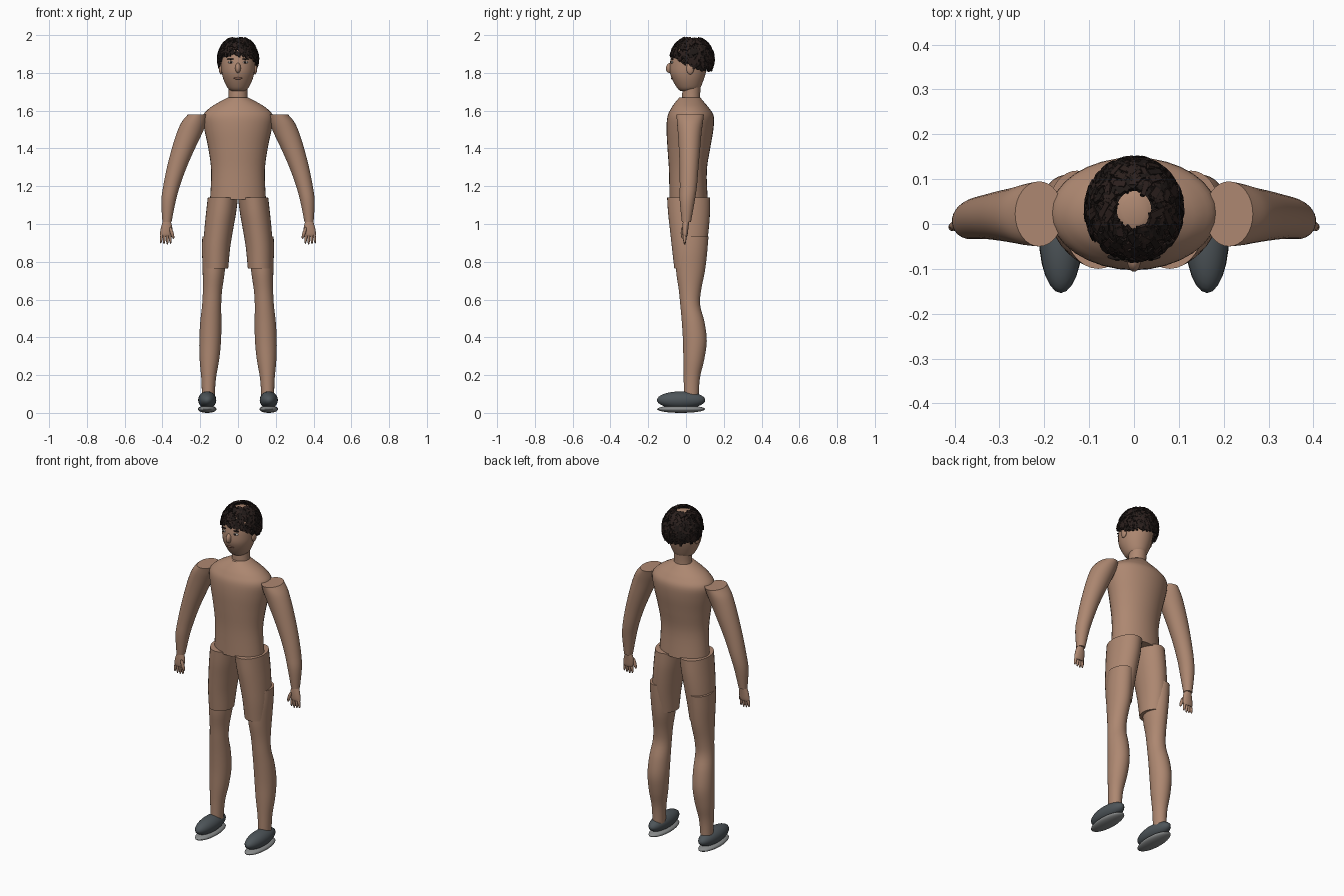
import bpy, bmesh, math, random
from mathutils import Matrix, Vector

cube = bpy.data.objects.get("Cube")
if cube:
    bpy.data.objects.remove(cube, do_unlink=True)
random.seed(4)


def material(name, r, g, b):
    m = bpy.data.materials.new(name)
    m.use_nodes = True
    m.diffuse_color = (r, g, b, 1)
    bsdf = next(n for n in m.node_tree.nodes if n.type == 'BSDF_PRINCIPLED')
    bsdf.inputs["Base Color"].default_value = (r, g, b, 1)
    bsdf.inputs["Roughness"].default_value = 0.7
    return m


SKIN = material("skin", 0.42, 0.245, 0.165)
HAIR = material("dark hair", 0.013, 0.009, 0.008)
LOCK = material("brown hair", 0.024, 0.014, 0.012)
SHOE = material("shoe grey", 0.075, 0.09, 0.10)
SOLE = material("sole grey", 0.25, 0.26, 0.26)
WHITE = material("eye white", 0.65, 0.62, 0.58)
IRIS = material("iris brown", 0.02, 0.012, 0.01)
LIPS = material("lips", 0.27, 0.13, 0.09)


def finish(bm, name, mats, mirror=False, smooth=True):
    bmesh.ops.recalc_face_normals(bm, faces=bm.faces)
    me = bpy.data.meshes.new(name)
    for f in bm.faces:
        f.smooth = smooth
    bm.to_mesh(me)
    bm.free()
    if smooth:
        me.set_sharp_from_angle(angle=math.radians(45))
    for m in mats:
        me.materials.append(m)
    ob = bpy.data.objects.new(name, me)
    bpy.context.collection.objects.link(ob)
    if mirror:
        ob.modifiers.new("Mirror", 'MIRROR').use_mirror_merge = False
    return ob


def spline(keys, steps=4):
    """Smooth rows of numbers with a Catmull-Rom curve."""
    pts = [keys[0]] + list(keys) + [keys[-1]]
    out = []
    for i in range(1, len(pts) - 2):
        for s in range(steps):
            t = s / steps
            out.append([0.5 * (2 * b + (c - a) * t + (2*a - 5*b + 4*c - d) * t*t
                               + (3*b - a - 3*c + d) * t**3)
                        for a, b, c, d in zip(*pts[i - 1:i + 3])])
    return out + [list(keys[-1])]


def loft(bm, keys, sides=32):
    """Capped tube through level ovals: z, x min, x max, y min, y max."""
    rings = []
    for z, x0, x1, y0, y1 in spline(keys):
        ring = []
        for i in range(sides):
            a = math.tau * i / sides
            ring.append(bm.verts.new(((x0 + x1) / 2 + (x1 - x0) / 2 * math.cos(a),
                                      (y0 + y1) / 2 + (y1 - y0) / 2 * math.sin(a), z)))
        rings.append(ring)
    for a, b in zip(rings, rings[1:]):
        for i in range(sides):
            j = (i + 1) % sides
            bm.faces.new((a[i], a[j], b[j], b[i]))
    bm.faces.new(rings[0])
    bm.faces.new(rings[-1])


def ball(bm, centre, radii, rot=None, u=24, v=16):
    m = Matrix.Translation(centre) @ (rot or Matrix()) @ Matrix.Diagonal((*radii, 1))
    bmesh.ops.create_uvsphere(bm, u_segments=u, v_segments=v, radius=1, matrix=m)


def lofted(name, keys, mirror=False):
    bm = bmesh.new()
    loft(bm, keys)
    return finish(bm, name, [SKIN], mirror)


def balled(name, mat, centre, radii, mirror=False, rot=None):
    bm = bmesh.new()
    ball(bm, centre, radii, rot)
    return finish(bm, name, [mat], mirror)


# Torso and neck
lofted("torso", [(1.13, -.148, .148, -.088, .115), (1.28, -.142, .142, -.09, .11),
                 (1.4, -.157, .157, -.098, .128), (1.5, -.178, .178, -.103, .145),
                 (1.57, -.186, .186, -.098, .147), (1.61, -.155, .155, -.08, .125),
                 (1.64, -.11, .11, -.06, .1), (1.67, -.053, .053, -.035, .075)])
lofted("neck", [(1.64, -.052, .052, -.02, .075), (1.69, -.049, .049, -.02, .075),
                (1.75, -.05, .05, -.015, .08)])

# Head and face
lofted("head", [(1.705, -.036, .036, -.03, .05), (1.72, -.055, .055, -.047, .075),
                (1.76, -.075, .075, -.07, .092), (1.8, -.086, .086, -.085, .105),
                (1.84, -.09, .09, -.086, .115), (1.88, -.092, .092, -.08, .125),
                (1.92, -.088, .088, -.07, .12), (1.95, -.068, .068, -.045, .1),
                (1.972, -.025, .025, 0, .06)])
balled("nose", SKIN, (0, -.082, 1.826), (.015, .024, .028),
       rot=Matrix.Rotation(-0.3, 4, 'X'))
balled("lips", LIPS, (0, -.071, 1.772), (.024, .009, .007))
balled("ear", SKIN, (.09, .022, 1.822), (.011, .02, .03), True)
balled("eye", WHITE, (.037, -.074, 1.856), (.016, .007, .006), True)
balled("iris", IRIS, (.037, -.079, 1.856), (.006, .004, .0055), True)
balled("eyebrow", HAIR, (.038, -.073, 1.873), (.021, .007, .0035), True)

# Hair: a scalp cap, open at the crown, covered in short flat locks
CROWN = Vector((0, .032, 1.87))
RADII = Vector((.106, .115, .122))


def hairline(y):
    t = min(1, max(0, (y + .06) / .11))
    return 1.888 - .07 * t


bm = bmesh.new()
ball(bm, CROWN, RADII * .95, u=48, v=32)
bare = [v for v in bm.verts if v.co.z < hairline(v.co.y) or
        (v.co.z > CROWN.z and (v.co - CROWN).xy.length < .036)]
bmesh.ops.delete(bm, geom=bare, context='VERTS')
finish(bm, "hair_cap", [HAIR])

bm = bmesh.new()
count = 0
while count < 620:
    d = Vector((random.gauss(0, 1), random.gauss(0, 1), random.gauss(0, 1))).normalized()
    p = CROWN + d * RADII * random.uniform(.95, 1.01)
    if p.z < hairline(p.y) + .006 or (d.z > 0 and (p - CROWN).xy.length < .05):
        continue
    n = Vector([a / b for a, b in zip(d, RADII)]).normalized()
    side = n.cross(Vector((0, 0, 1))).normalized()
    along = Matrix.Rotation(random.uniform(-1.2, 1.2), 3, n) @ n.cross(side)
    frame = Matrix((along, n.cross(along), n)).transposed().to_4x4()
    size = Matrix.Diagonal((random.uniform(.025, .04), random.uniform(.01, .016), .01, 1))
    new = bmesh.ops.create_cube(bm, size=1, matrix=Matrix.Translation(p) @ frame @ size)
    for f in {f for v in new["verts"] for f in v.link_faces}:
        f.material_index = count % 2
    count += 1
finish(bm, "hair_locks", [HAIR, LOCK], smooth=False)

# Arms, with a flat cut at the shoulder
lofted("arm", [(1.58, .158, .265, -.05, .095), (1.54, .165, .298, -.048, .09),
               (1.48, .19, .325, -.043, .082), (1.4, .228, .35, -.038, .075),
               (1.3, .272, .376, -.034, .066), (1.2, .308, .396, -.033, .058),
               (1.12, .33, .406, -.033, .046), (1.01, .352, .4, -.022, .026)], True)

# Hands: palm, four fingers and a thumb
bm = bmesh.new()
loft(bm, [(1.02, .357, .396, -.016, .018), (.98, .348, .408, -.019, .013),
          (.945, .35, .413, -.018, .009), (.932, .356, .408, -.012, .004)], 20)
for i, length in enumerate((.021, .026, .024, .019)):
    ball(bm, (.36 + .015 * i, -.007, .93), (.0075, .009, length + .014),
         Matrix.Rotation(.12 - .09 * i, 4, 'Y'), 12, 8)
ball(bm, (.35, -.018, .953), (.009, .01, .033), Matrix.Rotation(.3, 4, 'Y'), 12, 8)
finish(bm, "hand", [SKIN], True)

# Legs: the thigh and lower leg overlap
lofted("thigh", [(1.14, 0, .16, -.1, .128), (1.06, .01, .169, -.095, .127),
                 (.97, .026, .178, -.085, .12), (.87, .042, .184, -.074, .108),
                 (.765, .052, .182, -.062, .09)], True)
lofted("lower_leg", [(.935, .065, .189, -.04, .119), (.85, .066, .19, -.052, .112),
                     (.75, .07, .187, -.052, .1), (.65, .084, .186, -.038, .08),
                     (.57, .089, .19, -.03, .075), (.48, .088, .2, -.022, .098),
                     (.38, .09, .205, -.016, .11), (.28, .1, .203, -.014, .096),
                     (.18, .117, .194, -.012, .073), (.06, .125, .19, -.012, .066)], True)

# Shoes
balled("shoe", SHOE, (.163, -.026, .068), (.048, .128, .046), True)
balled("shoe_sole", SOLE, (.163, -.026, .02), (.049, .127, .02), True)
